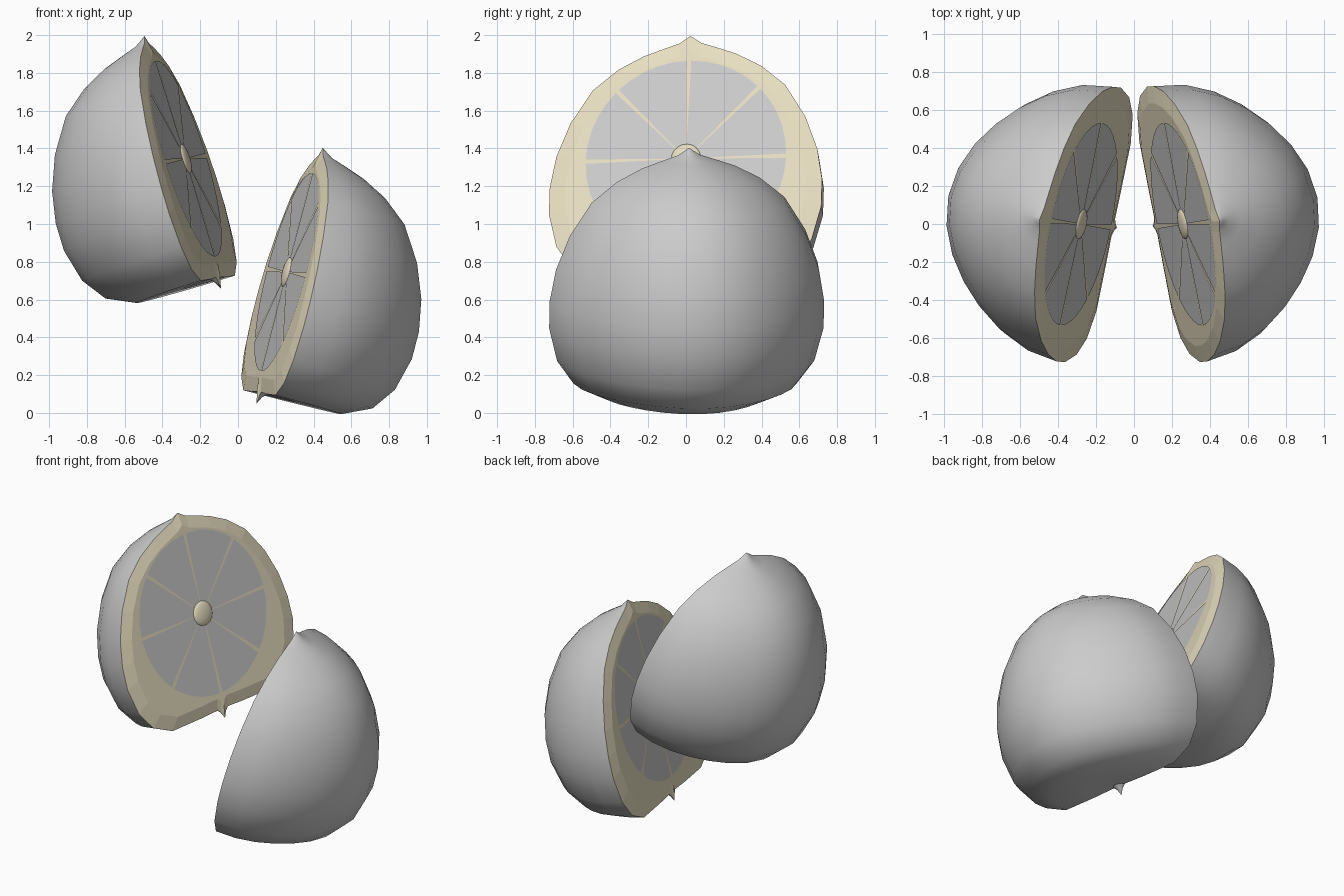
import bpy, bmesh, math
from mathutils import Vector, Matrix

if "Cube" in bpy.data.objects:
    bpy.data.objects.remove(bpy.data.objects["Cube"])


def material(name, rgb):
    m = bpy.data.materials.new(name)
    m.diffuse_color = (*rgb, 1)
    m.use_nodes = True
    m.node_tree.nodes["Principled BSDF"].inputs["Base Color"].default_value = m.diffuse_color
    return m


GREY = material("grey_skin", (0.6, 0.6, 0.6))
CREAM = material("cream_pith", (0.8, 0.735, 0.53))

# Fruit outline from the pointed top down to the stem: (radius, height)
PROFILE = [(0, .685), (.025, .668), (.06, .645), (.13, .622), (.25, .58),
           (.385, .51), (.52, .40), (.635, .22), (.705, .04), (.736, -.13),
           (.736, -.28), (.69, -.46), (.6, -.585), (.45, -.655),
           (.2, -.655), (.045, -.65), (.02, -.675), (0, -.715)]
BEVEL = .018    # how far the rim drops behind the flat cut


def finish(name, bm, mats, frame, smooth=False):
    mesh = bpy.data.meshes.new(name)
    bm.to_mesh(mesh)
    bm.free()
    for m in mats:
        mesh.materials.append(m)
    ob = bpy.data.objects.new(name, mesh)
    bpy.context.collection.objects.link(ob)
    ob.matrix_world = frame
    if smooth:
        bpy.ops.object.select_all(action='DESELECT')
        ob.select_set(True)
        bpy.context.view_layer.objects.active = ob
        bpy.ops.object.shade_smooth_by_angle(angle=math.radians(40))
    return ob


def peel(name, frame, steps=14):
    # Half turn of the outline, slightly squared inward on the diagonals
    bm = bmesh.new()
    rings = []
    for i in range(steps + 1):
        a = math.pi * (0.5 + i / steps)
        k = 1 - 0.04 * math.sin(2 * a) ** 2
        rings.append([bm.verts.new((1.01 * r * k * math.cos(a) - BEVEL,
                                    r * k * math.sin(a), h)) for r, h in PROFILE])
    for p, q in zip(rings, rings[1:]):
        for j in range(len(PROFILE) - 1):
            bm.faces.new((p[j], p[j + 1], q[j + 1], q[j]))
    # Cut side: sloping rim around a flat face
    outer = rings[0] + rings[-1][-2:0:-1]
    inner = [bm.verts.new((0, v.co.y * .88, v.co.z * .88)) for v in outer]
    cut = [bm.faces.new(inner)]
    for i in range(len(outer)):
        cut.append(bm.faces.new((outer[i - 1], outer[i], inner[i], inner[i - 1])))
    for f in cut:
        f.material_index = 1
    bmesh.ops.remove_doubles(bm, verts=bm.verts, dist=1e-4)
    bmesh.ops.recalc_face_normals(bm, faces=bm.faces)
    ob = finish(name, bm, [GREY, CREAM], frame, True)
    for p in ob.data.polygons:
        if p.material_index == 1:
            p.use_smooth = False


def segments(name, frame, count=8, radius=.542, inner=.03, gap=.022):
    # Thin wedges of flesh separated by narrow membranes
    bm = bmesh.new()
    wedge = 2 * math.pi / count
    for i in range(count):
        angles = [i * wedge + gap + (wedge - 2 * gap) * j / 5 for j in range(6)]
        pts = [(radius, a) for a in angles] + [(inner, angles[-1]), (inner, angles[0])]
        bm.faces.new([bm.verts.new((.003, r * math.cos(a), r * math.sin(a)))
                      for r, a in pts])
    finish(name, bm, [GREY], frame)


def core(name, frame):
    # Flattened bulge in the middle of the cut
    bm = bmesh.new()
    bmesh.ops.create_uvsphere(bm, u_segments=20, v_segments=10, radius=1,
                              matrix=Matrix.Diagonal((.022, .082, .082, 1)))
    finish(name, bm, [CREAM], frame, True)


def half_fruit(side, centre, normal):
    n = Vector(normal).normalized()
    up = Vector((0, -.03, 1))
    up = (up - n * up.dot(n)).normalized()
    s = up.cross(n)
    frame = Matrix.Translation(centre) @ Matrix((n, s, up)).transposed().to_4x4()
    peel(side + "_peel", frame)
    segments(side + "_flesh_segments", frame)
    core(side + "_core", frame)


half_fruit("left", (-.28, 0, 1.345), (.935, -.2, .29))
half_fruit("right", (.26, 0, .745), (-.95, -.19, .25))
